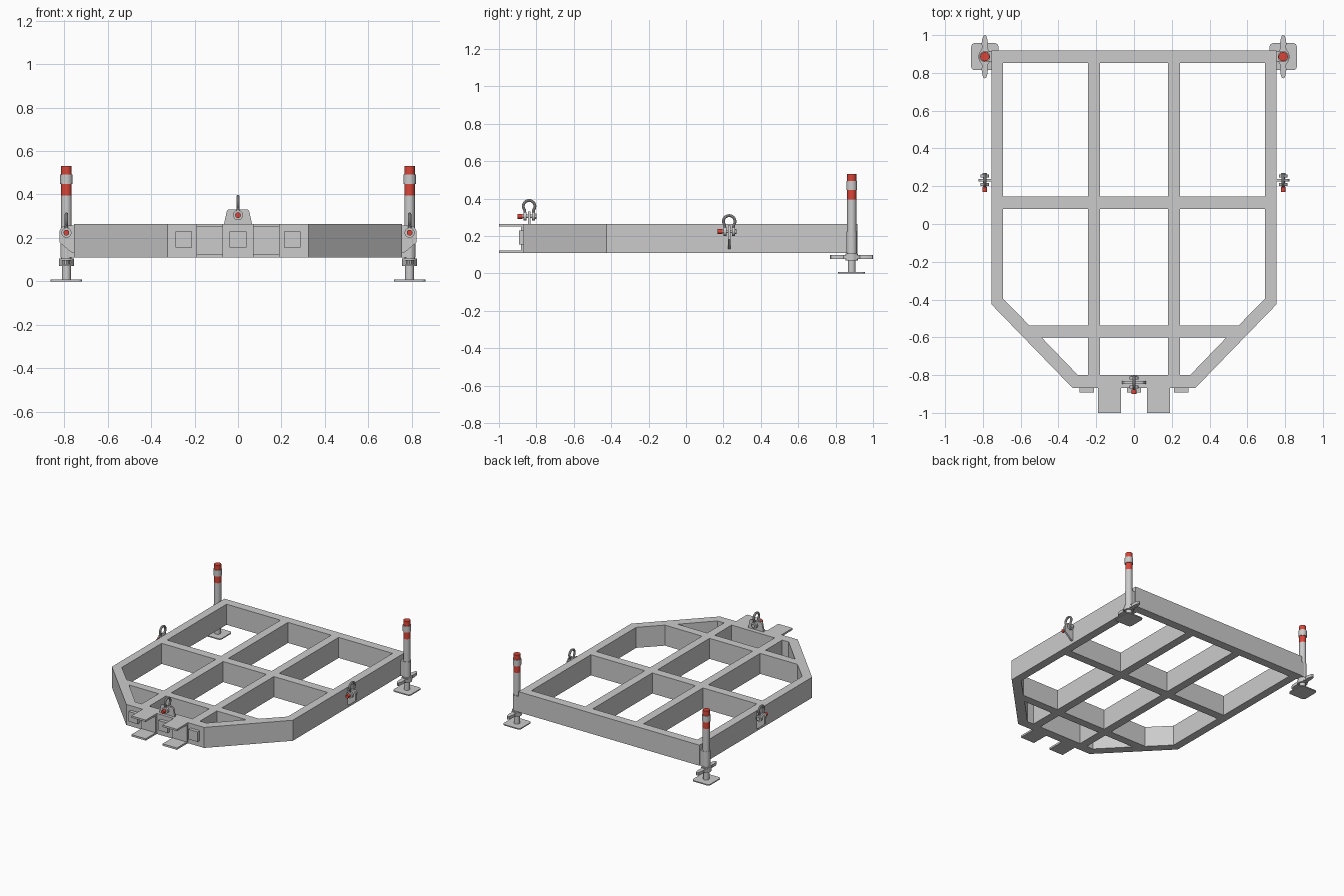
import bpy, bmesh
from math import radians, sin, cos
from mathutils import Matrix

if "Cube" in bpy.data.objects:
    bpy.data.objects.remove(bpy.data.objects["Cube"])

red = bpy.data.materials.new("red_paint")
red.diffuse_color = (0.7, 0.06, 0.04, 1)
red.use_nodes = True
red.node_tree.nodes["Principled BSDF"].inputs["Base Color"].default_value = red.diffuse_color


def add(name, bm, mat=None):
    bmesh.ops.recalc_face_normals(bm, faces=bm.faces)
    me = bpy.data.meshes.new(name)
    bm.to_mesh(me)
    bm.free()
    ob = bpy.data.objects.new(name, me)
    bpy.context.collection.objects.link(ob)
    if mat:
        me.materials.append(mat)
    return ob


def box(name, x, y, z):
    bm = bmesh.new()
    bmesh.ops.create_cube(bm, size=1)
    for v in bm.verts:
        for i, (a, b) in enumerate((x, y, z)):
            v.co[i] = a if v.co[i] < 0 else b
    return add(name, bm)


def cyl(name, r, lo, hi, at, axis="Z", mat=None, seg=32):
    """Cylinder from lo to hi along the axis, measured from point at."""
    bm = bmesh.new()
    bmesh.ops.create_cone(bm, cap_ends=True, segments=seg, radius1=r, radius2=r, depth=hi - lo,
                          matrix=Matrix.Translation((0, 0, (lo + hi) / 2)))
    if axis == "Y":
        bm.transform(Matrix.Rotation(radians(-90), 4, "X"))
    bm.transform(Matrix.Translation(at))
    return add(name, bm, mat)


def prism(name, pts, lo, hi, axis="Z"):
    """Extrude an outline: (x, y) along z, or (x, z) along y."""
    bm = bmesh.new()
    place = (lambda u, v, w: (u, v, w)) if axis == "Z" else (lambda u, v, w: (u, w, v))
    a, b = ([bm.verts.new(place(u, v, w)) for u, v in pts] for w in (lo, hi))
    bm.faces.new(a)
    bm.faces.new(b)
    for i in range(len(pts)):
        j = (i + 1) % len(pts)
        bm.faces.new((a[i], a[j], b[j], b[i]))
    return add(name, bm)


def arc(cx, cy, r, a0, a1, n):
    return [(cx + r * cos(radians(a0 + (a1 - a0) * i / n)),
             cy + r * sin(radians(a0 + (a1 - a0) * i / n))) for i in range(n + 1)]


def curve(name, loops, dims, closed, **props):
    """Poly curve from 3D point loops, turned into a mesh."""
    cu = bpy.data.curves.new(name, "CURVE")
    cu.dimensions = dims
    for k, v in props.items():
        setattr(cu, k, v)
    for loop in loops:
        sp = cu.splines.new("POLY")
        sp.points.add(len(loop) - 1)
        for p, co in zip(sp.points, loop):
            p.co = (*co, 1)
        sp.use_cyclic_u = closed
    ob = bpy.data.objects.new(name, cu)
    bpy.context.collection.objects.link(ob)
    bpy.ops.object.select_all(action="DESELECT")
    ob.select_set(True)
    bpy.context.view_layer.objects.active = ob
    bpy.ops.object.convert(target="MESH")
    ob = bpy.context.object
    bm = bmesh.new()
    bm.from_mesh(ob.data)
    bmesh.ops.remove_doubles(bm, verts=bm.verts, dist=1e-5)
    bmesh.ops.recalc_face_normals(bm, faces=bm.faces)
    bm.to_mesh(ob.data)
    bm.free()
    return ob


# Welded frame: outer outline with nine openings
half = [(0.755, 0.918), (0.755, -0.425), (0.325, -0.868)]
outline = half + [(-x, y) for x, y in reversed(half)]
cells = [[(-0.18, a), (0.18, a), (0.18, b), (-0.18, b)]
         for a, b in ((0.145, 0.853), (-0.538, 0.08), (-0.80, -0.60))]
side_cells = [
    [(0.243, 0.145), (0.693, 0.145), (0.693, 0.853), (0.243, 0.853)],
    [(0.243, 0.08), (0.693, 0.08), (0.693, -0.396), (0.553, -0.538), (0.243, -0.538)],
    [(0.243, -0.60), (0.49, -0.60), (0.297, -0.80), (0.243, -0.80)]]
cells += [[(s * x, y) for x, y in c] for c in side_cells for s in (-1, 1)]
frame = curve("frame", [[(x, y, 0) for x, y in c] for c in [outline] + cells], "2D", True,
              fill_mode="BOTH", extrude=0.0775)
frame.location.z = 0.187

# Front fork channels, open to the front
for s, side in ((-1, "left"), (1, "right")):
    xs = (s * 0.13 - 0.06, s * 0.13 + 0.06)
    box(side + "_channel_back", xs, (-0.882, -0.868), (0.1235, 0.2505))
    box(side + "_channel_top", xs, (-1.0, -0.868), (0.2505, 0.2645))
    box(side + "_channel_bottom", xs, (-1.0, -0.868), (0.1095, 0.1235))

# Square pads on the front beam
for i, x in enumerate((-0.25, 0, 0.25)):
    box(f"front_pad_{i}", (x - 0.038, x + 0.038), (-0.893, -0.866), (0.155, 0.23))


def shackle(tag, x, y, z):
    """Bow shackle whose pin runs along y through (x, y, z)."""
    path = [(0.023, 0.0)] + arc(0, 0.054, 0.031, -40, 220, 24) + [(-0.023, 0.0)]
    bow = curve(tag + "_shackle_bow", [[(0, u, v) for u, v in path]], "3D", False,
                bevel_depth=0.008, bevel_resolution=3, use_fill_caps=True)
    bow.location = (x, y, z)
    at = (x, y, z)
    for s in (-1, 1):
        cyl(f"{tag}_shackle_eye_{'front' if s < 0 else 'back'}", 0.023,
            s * 0.023 - 0.008, s * 0.023 + 0.008, at, "Y")
    cyl(tag + "_shackle_pin", 0.009, -0.04, 0.036, at, "Y")
    cyl(tag + "_shackle_nut", 0.014, 0.03, 0.04, at, "Y", seg=6)
    cyl(tag + "_shackle_pin_head", 0.013, -0.062, -0.036, at, "Y", red)


# Front lifting lug and shackle
prism("front_lug", [(-0.065, 0.26), (0.065, 0.26), (0.053, 0.318)]
      + arc(0.040, 0.318, 0.013, 30, 90, 3) + arc(-0.040, 0.318, 0.013, 90, 150, 3)
      + [(-0.053, 0.318)], -0.846, -0.832, "Y")
shackle("front", 0, -0.839, 0.305)

# Side lifting lugs and shackles
for s, side in ((-1, "left"), (1, "right")):
    lug = [(0.75, 0.13), (0.77, 0.135), (0.822, 0.18)] + arc(0.79, 0.225, 0.032, 0, 90, 6) + [(0.75, 0.257)]
    prism(side + "_lug", [(s * x, z) for x, z in lug], 0.225, 0.239, "Y")
    shackle(side, s * 0.79, 0.231, 0.224)

# Rear levelling jacks
for s, side in ((-1, "left"), (1, "right")):
    x, y = s * 0.79, 0.886
    at = (x, y, 0)
    foot = []
    for i, (a, b) in enumerate(((1, 1), (-1, 1), (-1, -1), (1, -1))):
        foot += arc(x + a * 0.052, y + b * 0.052, 0.02, i * 90, i * 90 + 90, 4)
    prism(side + "_jack_foot", foot, 0, 0.008)
    cyl(side + "_jack_screw", 0.021, 0.006, 0.12, at)
    cyl(side + "_jack_nut", 0.034, 0.07, 0.106, at)
    # Winged handle on the nut
    wing = [(0.032, 0.0), (0.027, 0.025), (0.014, 0.045), (0.017, 0.068), (0.013, 0.095),
            (0.008, 0.11), (0, 0.115)]
    quarter = wing + [(-u, v) for u, v in reversed(wing[:-1])]
    handle = quarter + [(-u, -v) for u, v in quarter[1:-1]]
    prism(side + "_jack_handle", [(x + u, y + v) for u, v in handle], 0.077, 0.099)
    # Outer tube, weld block and sleeve
    cyl(side + "_jack_tube", 0.0245, 0.106, 0.395, at)
    cyl(side + "_jack_sleeve", 0.028, 0.11, 0.225, at)
    box(side + "_jack_weld_block", sorted((s * 0.75, s * 0.78)), (y - 0.027, y + 0.027), (0.11, 0.225))
    # Red marker top with grey band
    cyl(side + "_jack_red_top", 0.0245, 0.395, 0.53, at, mat=red)
    cyl(side + "_jack_band", 0.029, 0.447, 0.493, at)

# Smooth round parts, keep hard edges
bpy.ops.object.select_all(action="SELECT")
bpy.context.view_layer.objects.active = frame
bpy.ops.object.shade_smooth_by_angle(angle=radians(30))
